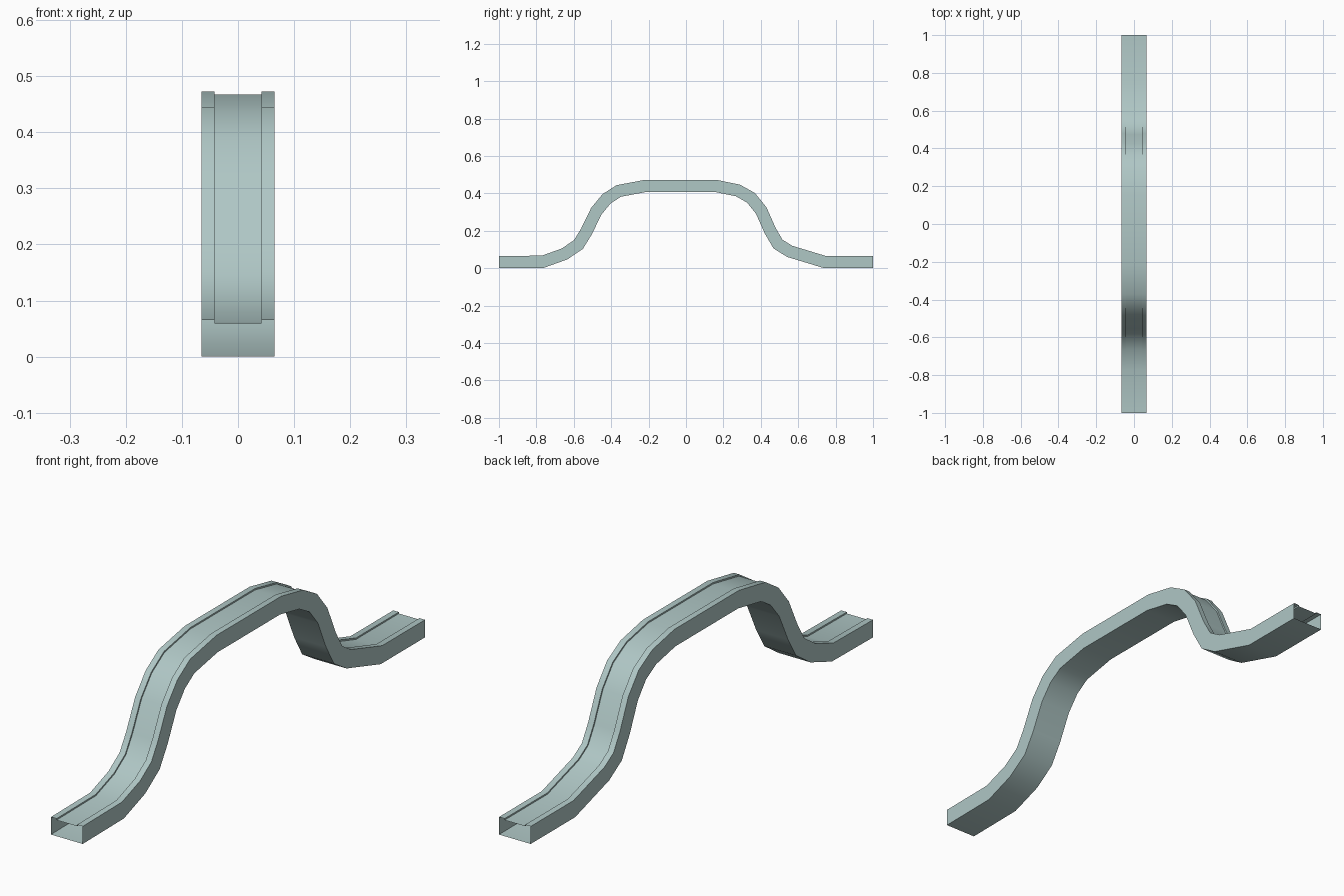
import bpy, bmesh, math
from mathutils import Vector

if "Cube" in bpy.data.objects:
    bpy.data.objects.remove(bpy.data.objects["Cube"])

mat = bpy.data.materials.new("pale grey teal")
mat.diffuse_color = (0.43, 0.57, 0.56, 1)
mat.use_nodes = True
mat.node_tree.nodes["Principled BSDF"].inputs["Base Color"].default_value = mat.diffuse_color

# Centre line of the track (y, z): low run, rise, raised deck, fall, low run
path = [(-1, .0335), (-.765, .036), (-.65, .077), (-.575, .128), (-.532, .198),
        (-.48, .305), (-.425, .372), (-.36, .414), (-.215, .4415), (.157, .4415),
        (.277, .417), (.347, .378), (.402, .31), (.45, .202), (.492, .13),
        (.555, .091), (.745, .0335), (1, .0335)]

# Cross-section (x, offset across the track): box with raised rims on top
H, W, R, D = .0325, .065, .042, .0055
section = [(-W, -H), (W, -H), (W, H), (R, H), (R, H - D), (-R, H - D), (-R, H), (-W, H)]

bm = bmesh.new()
pts = [Vector(p) for p in path]
rings = []
for i, p in enumerate(pts):
    a = (p - pts[max(i - 1, 0)]) if i else (pts[1] - p)
    b = (pts[i + 1] - p) if i < len(pts) - 1 else a
    a, b = a.normalized(), b.normalized()
    if i in (0, len(pts) - 1):
        a = b = Vector((1, 0))          # square-cut ends
    t = (a + b).normalized()
    n = Vector((-t.y, t.x)) / t.dot(a)  # mitred normal keeps the thickness even
    rings.append([bm.verts.new((x, p.x + n.x * o, p.y + n.y * o)) for x, o in section])

# Skin of the track, open at both ends
k = len(section)
for r0, r1 in zip(rings, rings[1:]):
    for j in range(k):
        bm.faces.new((r0[j], r0[(j + 1) % k], r1[(j + 1) % k], r1[j]))
bm.normal_update()
if sum(f.normal.x * f.calc_center_median().x for f in bm.faces if abs(f.calc_center_median().x) > .06) < 0:
    bmesh.ops.reverse_faces(bm, faces=bm.faces[:])

low = min(v.co.z for v in bm.verts)
for v in bm.verts:
    v.co.z -= low

me = bpy.data.meshes.new("track")
bm.to_mesh(me)
bm.free()
me.materials.append(mat)
track = bpy.data.objects.new("hill_track", me)
bpy.context.collection.objects.link(track)
bpy.context.view_layer.objects.active = track
track.select_set(True)
bpy.ops.object.shade_smooth_by_angle(angle=math.radians(40))
